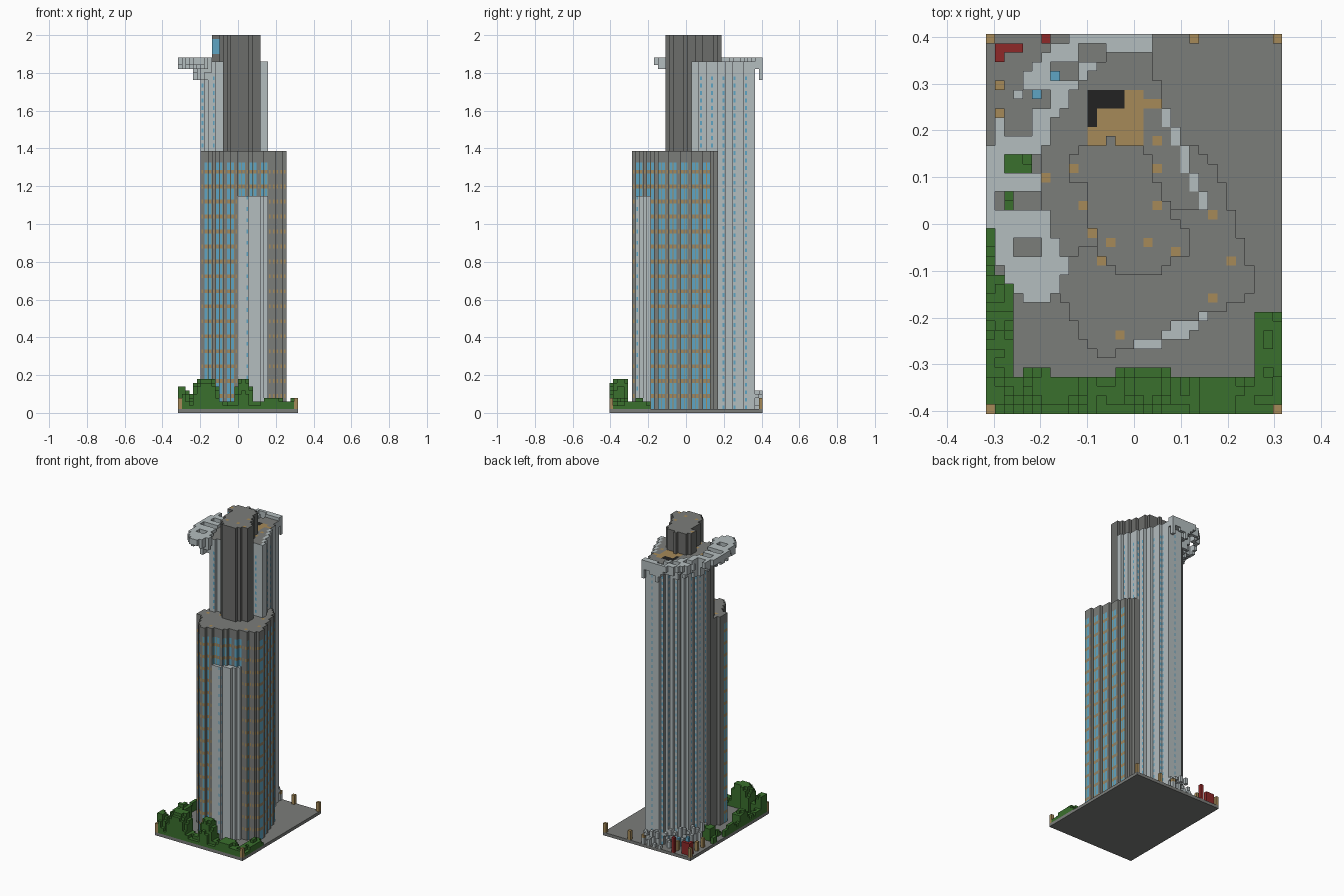
import bpy, bmesh, random
from math import hypot

random.seed(4)
cube = bpy.data.objects.get("Cube")
if cube:
    bpy.data.objects.remove(cube)

U = 2 / 101          # block size
NX, NY = 32, 41      # plot size in blocks

# Materials
PALETTE = {"stone": "7B7D7A", "dark_stone": "6C6D6B", "pale_stone": "B4BDBF", "glass": "5FA5C3",
           "timber": "A68A59", "leaves": "3A702D", "red": "8E2828", "black": "222222"}
NAMES = list(PALETTE)
MATS = []
for name, code in PALETTE.items():
    rgb = [((v / 255 + 0.055) / 1.055) ** 2.4 for v in bytes.fromhex(code)]
    mat = bpy.data.materials.new(name)
    mat.use_nodes = True
    mat.diffuse_color = (*rgb, 1)
    mat.node_tree.nodes["Principled BSDF"].inputs["Base Color"].default_value = (*rgb, 1)
    MATS.append(mat)


def centre(c):
    return (c[0] + 0.5 - NX / 2) * U, (c[1] + 0.5 - NY / 2) * U


def cell(x, y):
    return int(x / U + NX / 2), int(y / U + NY / 2)


PLOT = [(i, j) for i in range(NX) for j in range(NY)]


def inside(c, poly):
    """Even-odd test of a block centre against an outline in hundredths."""
    x, y = (v * 100 for v in centre(c))
    hit = False
    for (ax, ay), (bx, by) in zip(poly, poly[1:] + poly[:1]):
        if (ay > y) != (by > y) and x < ax + (y - ay) * (bx - ax) / (by - ay):
            hit = not hit
    return hit


def footprint(poly):
    return {c for c in PLOT if inside(c, poly)}


def box(x0, x1, y0, y1):
    return {c for c in PLOT if x0 < centre(c)[0] < x1 and y0 < centre(c)[1] < y1}


def solid(name, cells, wall, roof, floor="stone"):
    """Block solid from {cell: (low, high)}; wall(c, n, k) and roof(c) pick the colour.
    A wall colour (frame, pane, margin) makes a window strip."""
    bm = bmesh.new()
    cache = {}

    def face(points, colour):
        verts = []
        for p in points:
            key = tuple(round(v, 4) for v in p)
            if key not in cache:
                cache[key] = bm.verts.new((key[0] * U, key[1] * U, key[2] * U))
            verts.append(cache[key])
        bm.faces.new(verts).material_index = NAMES.index(colour)

    for c, (low, high) in cells.items():
        x, y = c[0] + 0.5 - NX / 2, c[1] + 0.5 - NY / 2
        square = [(x + a, y + b) for a, b in ((-.5, -.5), (.5, -.5), (.5, .5), (-.5, .5))]
        face([(*p, high) for p in square], roof(c))
        face([(*p, low) for p in reversed(square)], floor)
        for n in ((1, 0), (-1, 0), (0, 1), (0, -1)):
            other = cells.get((c[0] + n[0], c[1] + n[1]), (0, 0))
            for k in range(low, high):
                if other[0] <= k < other[1]:
                    continue
                look = wall(c, n, k)
                strips = [(-.5, .5, look)]
                if isinstance(look, tuple):
                    frame, pane, m = look
                    strips = [(-.5, m - .5, frame), (m - .5, .5 - m, pane), (.5 - m, .5, frame)]
                for s0, s1, colour in strips:
                    p, q = [(x + n[0] / 2 - n[1] * s, y + n[1] / 2 + n[0] * s) for s in (s0, s1)]
                    face([(*p, k), (*q, k), (*q, k + 1), (*p, k + 1)], colour)
    mesh = bpy.data.meshes.new(name)
    bm.to_mesh(mesh)
    bm.free()
    for mat in MATS:
        mesh.materials.append(mat)
    obj = bpy.data.objects.new(name, mesh)
    bpy.context.collection.objects.link(obj)


def plain_solid(name, cells, colour):
    solid(name, cells, lambda c, n, k: colour, lambda c: colour, colour)


def prism(cells, low, high):
    return {c: (low, high) for c in cells}


# Outlines, in hundredths of a unit
BLOCK = [(-20, -13), (-14, -18), (-13, -21), (-10, -27), (-6, -29), (-2, -27), (0, -25), (5, -24), (6, -22),
         (11, -21), (16, -18), (20, -18), (25, -15), (25, -10), (23, -4), (20, 5), (18, 11), (14, 17), (-5, 17),
         (-18, -5), (-20, -9)]
TOWER = [(-14, -9), (-10, -5), (7, -1), (9, 3), (16, 4), (13, 11), (11, 17), (9, 20), (7, 25), (5, 31), (4, 36),
         (-3, 37), (-8, 34), (-12, 30), (-16, 24), (-19, 16), (-20, 8), (-18, -1)]
CORE = [(-14, 13), (-11, 16), (-5, 18), (2, 17), (5, 8), (8, 3), (11, -1), (11, -6), (6, -10), (0, -12),
        (-4, -11), (-8, -5), (-10, 2), (-11, 9), (-14, 10)]
SHAFT = [(0, -26), (5, -26), (11, -24), (16, -21), (16, -17), (0, -20)]
CANOPY = [(-14, -9), (-18, -17), (-24, -17), (-29, -8), (-32, 4), (-31, 17), (-27, 27), (-21, 34), (-13, 41),
          (3, 41), (4, 35), (-8, 32), (-17, 20), (-17, 0)]

patches = {cell(x / 100, y / 100) for x, y in (
    (-13, 12), (-19, 10), (-10, 3), (-9, -2), (-4, -4), (2, -3), (4, 4), (4, 11), (5, 18), (17, 2), (21, -7),
    (17, -16), (-3, -24), (8, -22), (-14, -10), (-6, -8), (8, -5), (-14, 28), (4, 25), (3, 26))}
hatch = box(-.09, .01, .17, .29)
pit = box(-.09, -.01, .25, .29) | box(-.09, -.07, .21, .29)
block_cells = footprint(BLOCK)
tower_cells = footprint(TOWER)
core_cells = footprint(CORE)


def above_block(cells, high):
    return {c: (70 if c in block_cells else 1, high) for c in cells}


def roof_colour(c):
    return "timber" if c in patches else "stone"


def tower_roof(c):
    if c in pit:
        return "black"
    if c in hatch:
        return "timber"
    edge = (c[0] + 1, c[1]) not in tower_cells
    return "pale_stone" if edge and centre(c)[0] > .05 else roof_colour(c)


def block_wall(c, n, k):
    x, y = centre(c)
    if k >= 67 or n[1] > 0 or y > .13 or (n[0] < 0 and y > -.1):
        return "stone"
    along = c[0] if n[1] else c[1]
    if along % 3 == 0 or (n[1] and x > .17):
        return ("stone", "timber", .3) if k % 4 == 0 else "stone"
    return ("stone", "timber", .2) if k % 4 == 0 else ("timber", "glass", .1)


def tower_wall(c, n, k):
    if n[0] < 0 and centre(c)[1] < .06:
        return "stone"
    along = c[0] if n[1] else c[1]
    if n[0] < 0 and along % 4 == 1:
        return "stone"
    if along % 3 == 0 and k < 91 and k % 2:
        return ("pale_stone", "glass", .25)
    return "pale_stone"


def core_wall(c, n, k):
    return "glass" if centre(c)[0] < -.09 and 95 < k < 100 and n[1] < 0 else "dark_stone"


def shaft_wall(c, n, k):
    return ("pale_stone", "glass", .3) if c[0] == 18 and k % 3 == 0 else "pale_stone"


# Ground slab and the main masses
plain_solid("ground_slab", prism(PLOT, 0, 1), "stone")
solid("front_block", prism(block_cells, 1, 70), block_wall, roof_colour)
solid("rear_tower", above_block(tower_cells - core_cells, 94), tower_wall, tower_roof)
solid("central_core", above_block(core_cells, 101), core_wall, roof_colour)
solid("front_shaft", prism(footprint(SHAFT) - block_cells, 1, 58), shaft_wall, lambda c: "pale_stone")

# Lattice canopy around the tower top, with openings
canopy = footprint(CANOPY) - tower_cells
for x, y in ((-23, -4), (-26, 4), (-21, 5), (-25, 12), (-24, 20), (-20, 26), (-25, 25), (-15, 33), (-8, 37), (-20, 13)):
    x, y = x / 100, y / 100
    canopy -= box(x - .03, x + .03, y - .02, y + .02)
near = {c for c in canopy if any((c[0] + a, c[1] + b) in tower_cells for a in (-2, 0, 2) for b in (-2, 0, 2))}
plain_solid("roof_canopy", {c: (93 - (random.choice((1, 2, 4)) if c in near else random.randint(0, 1)), 95)
                            for c in sorted(canopy)}, "pale_stone")

# Broken arcade around the foot of the tower
skirt = sorted(c for c in near if centre(c)[1] > .08)
plain_solid("base_arcade", {c: (1, random.randint(2, 4)) if sum(c) % 2 else (4, random.randint(5, 7))
                            for c in skirt}, "pale_stone")

# Hedges and rounded trees
garden = (box(-.32, -.26, -.41, -.1) | box(-.32, -.3, -.1, .05) | box(-.32, .32, -.41, -.33)
          | box(.26, .32, -.41, -.19) | box(-.24, -.18, -.34, -.31) | box(-.03, .07, -.34, -.31)
          | box(-.28, -.22, .08, .15) | box(-.28, -.26, .02, .06) | box(-.32, -.3, .13, .17))
TREES = [(-.3, -.36, .05, .14), (-.17, -.35, .09, .18), (.03, -.35, .06, .18), (-.29, -.15, .06, .11),
         (-.29, -.02, .05, .09), (.18, -.36, .08, .08), (-.25, .12, .05, .1), (.29, -.25, .05, .07)]
corners = {(i, j) for i in (0, NX - 1) for j in (0, NY - 1)}


def leaf_height(c):
    x, y = centre(c)
    h = max(h * max(0, 1 - (hypot(x - tx, y - ty) / r) ** 4) for tx, ty, r, h in TREES)
    return max(random.randint(2, 3), round(h / U))


plain_solid("hedges", {c: (1, leaf_height(c)) for c in sorted(garden - corners)}, "leaves")

# Boundary posts, kiosk and small panels
posts = corners | {cell(.13, .39), cell(-.29, .3), cell(-.29, .24), cell(-.19, .36), cell(.02, .39)}
plain_solid("boundary_posts", prism(posts, 1, 4), "timber")
plain_solid("red_kiosk", prism(box(-.3, -.24, .365, .385) | box(-.3, -.28, .345, .385), 1, 5), "red")
plain_solid("red_post", prism([cell(-.19, .395)], 1, 6), "red")
plain_solid("blue_panels", prism([cell(-.21, .28), cell(-.17, .32)], 1, 4), "glass")
